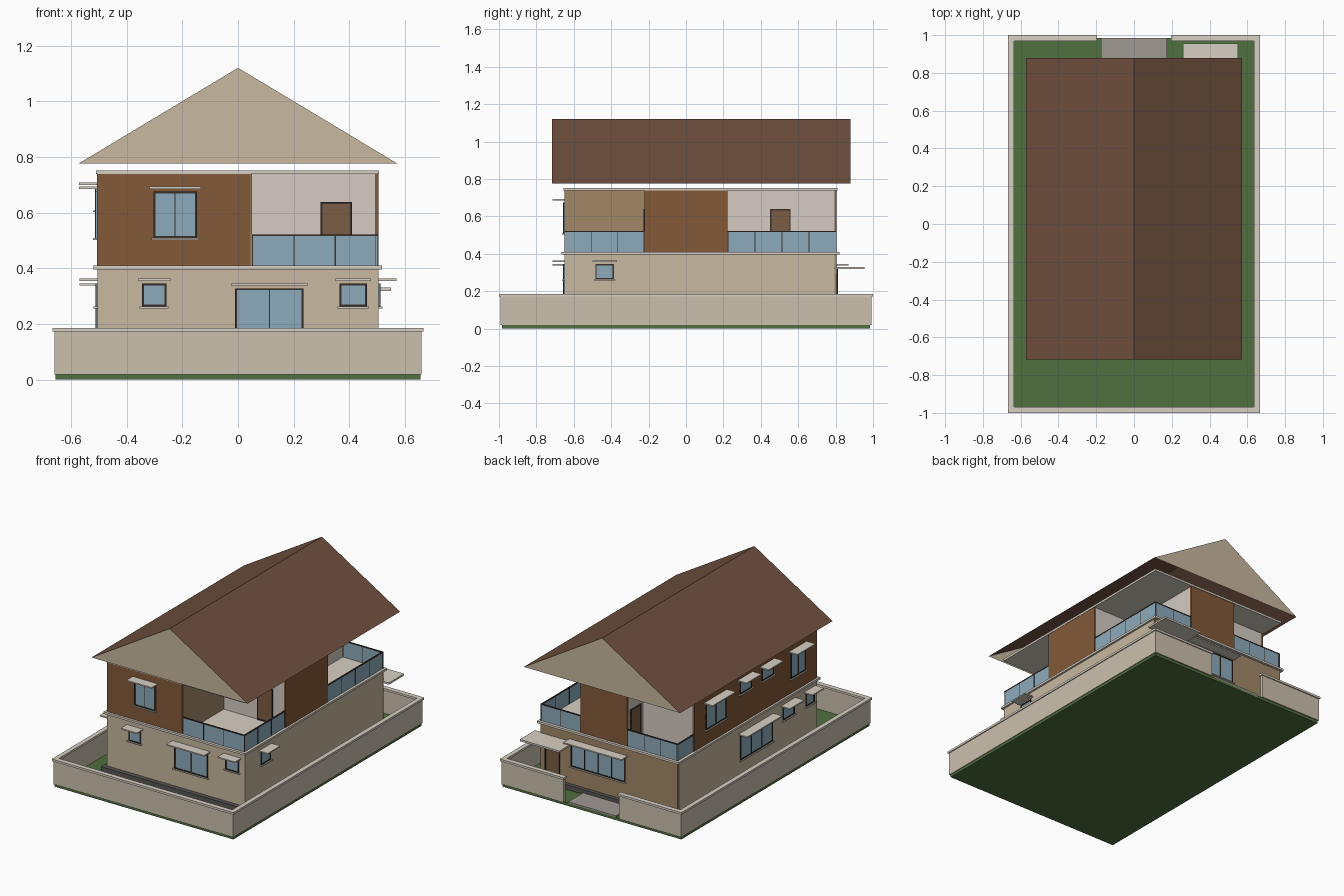
import bpy

if "Cube" in bpy.data.objects:
    bpy.data.objects.remove(bpy.data.objects["Cube"])

def mat(name, r, g, b):
    m = bpy.data.materials.new(name)
    m.diffuse_color = (r, g, b, 1)
    m.use_nodes = True
    m.node_tree.nodes["Principled BSDF"].inputs["Base Color"].default_value = m.diffuse_color
    return m

GRASS = mat("grass", 0.08, 0.16, 0.05)
FENCE = mat("fence_plaster", 0.60, 0.53, 0.42)
CAP = mat("trim_plaster", 0.68, 0.63, 0.55)
TAN = mat("tan_plaster", 0.58, 0.48, 0.35)
OCHRE = mat("ochre_plaster", 0.36, 0.25, 0.14)
WHITE = mat("white_plaster", 0.66, 0.60, 0.54)
BROWN = mat("brown_cladding", 0.23, 0.10, 0.04)
ROOF = mat("roof_tile", 0.16, 0.08, 0.05)
GLASS = mat("glass", 0.27, 0.41, 0.50)
DARK = mat("dark_frame", 0.04, 0.03, 0.025)
DOOR = mat("door_wood", 0.20, 0.11, 0.06)
PAVE = mat("paving", 0.35, 0.32, 0.29)
STONE = mat("apron_stone", 0.10, 0.09, 0.09)

def mesh(name, verts, faces, m):
    me = bpy.data.meshes.new(name)
    me.from_pydata(verts, [], faces)
    me.materials.append(m)
    ob = bpy.data.objects.new(name, me)
    bpy.context.collection.objects.link(ob)
    return ob

def box(name, x, y, z, m):
    x, y, z = sorted(x), sorted(y), sorted(z)
    v = [(a, b, c) for a in x for b in y for c in z]
    f = [(0, 1, 3, 2), (4, 6, 7, 5), (0, 4, 5, 1), (2, 3, 7, 6), (0, 2, 6, 4), (1, 5, 7, 3)]
    return mesh(name, v, f, m)

def on_wall(name, side, at, u, z, d, m):
    """Box on a wall plane: u runs along the wall, d is distance outwards."""
    s = -1 if side in ("front", "left") else 1
    dd = (at + s * d[0], at + s * d[1])
    if side in ("front", "back"):
        return box(name, u, dd, z, m)
    return box(name, dd, u, z, m)

def framed(name, side, at, u, z, panes, fill, t=0.007):
    """Pane with a raised frame and mullions."""
    on_wall(name + "_panel", side, at, u, z, (-0.005, 0.003), fill)
    step = (u[1] - u[0]) / panes
    for i in range(panes + 1):
        c = u[0] + i * step
        w = t / 2 if 0 < i < panes else t
        c = min(max(c, u[0] + w / 2), u[1] - w / 2)
        on_wall(name + "_stile", side, at, (c - w / 2, c + w / 2), z, (-0.005, 0.007), DARK)
    for a in (z[0], z[1] - t):
        on_wall(name + "_rail", side, at, u, (a, a + t), (-0.005, 0.0065), DARK)

def window(name, side, at, u, z, panes=1):
    framed(name, side, at, u, z, panes, GLASS)
    on_wall(name + "_sill", side, at, (u[0] - .008, u[1] + .008), (z[0] - .006, z[0]), (-.005, .014), CAP)
    on_wall(name + "_canopy", side, at, (u[0] - .015, u[1] + .015), (z[1] + .01, z[1] + .018), (-.005, .064), CAP)

def railing(name, side, at, u, n):
    on_wall(name + "_glass", side, at, u, (0.41, 0.518), (-0.007, -0.002), GLASS)
    on_wall(name + "_handrail", side, at, u, (0.515, 0.521), (-0.009, 0), DARK)
    for i in range(n + 1):
        c = u[0] + .002 + (u[1] - u[0] - .004) * i / n
        on_wall(name + "_post", side, at, (c - .002, c + .002), (0.41, 0.518), (-.0085, -.0005), DARK)

# Plot
box("lawn", (-.655, .655), (-.985, .985), (0, .018), GRASS)
box("apron", (-.53, .53), (-.68, .83), (.015, .05), STONE)
box("drive", (-.175, .175), (.83, .985), (.01, .028), PAVE)

# Boundary wall with coping, open at the rear gate
fence = [((-.66, -.642), (-.993, .993)), ((.642, .66), (-.993, .993)),
         ((-.642, .642), (-.993, -.975)), ((-.642, -.203), (.975, .993)), ((.203, .642), (.975, .993))]
for x, y in fence:
    box("fence_wall", x, y, (.018, .175), FENCE)
    box("fence_coping", (x[0] - .006, x[1] + .006), (y[0] - .007, y[1] + .007), (.172, .186), CAP)

# Ground floor
L, R, F, B = -.505, .505, -.65, .805
box("ground_floor", (L, R), (F, B - .01), (.04, .397), TAN)
box("ground_floor_rear_wall", (L + .002, R - .002), (B - .01, B), (.04, .397), OCHRE)
box("floor_slab", (-.52, .518), (-.665, .822), (.396, .41), CAP)

# Upper floor core volumes
UZ = (.41, .74)
box("upper_main", (L + .01, .04), (F + .01, .635), UZ, WHITE)
box("upper_bay", (.04, R - .012), (-.22, .22), UZ, WHITE)
box("upper_rear", (-.13, .21), (.22, B - .012), UZ, WHITE)
box("ceiling_slab", (-.51, .507), (-.655, .81), (.738, .752), CAP)

# Cladding
box("front_cladding", (L, .045), (F, F + .012), UZ, BROWN)
box("left_cladding", (L - .002, L + .012), (F + .002, .637), UZ, BROWN)
box("right_cladding", (R - .012, R), (-.222, .222), UZ, BROWN)
box("rear_cladding", (-.132, .212), (B - .012, B), UZ, BROWN)
box("balcony_side_wall", (.04, .05), (F + .002, -.22), UZ, OCHRE)

# Balcony railings
railing("front_railing", "front", F, (.05, .50), 3)
railing("right_front_railing", "right", .503, (F, -.222), 3)
railing("right_rear_railing", "right", .503, (.222, B), 4)
railing("rear_right_railing", "back", B, (.212, .50), 2)
railing("rear_left_railing", "back", B, (-.503, -.132), 3)
railing("left_rear_railing", "left", -.503, (.637, B), 1)

# Doors
framed("front_balcony_door", "front", -.22, (.297, .41), (.41, .638), 1, DOOR)
framed("right_balcony_door", "right", .21, (.45, .56), (.41, .638), 1, DOOR)
framed("left_balcony_door", "left", -.13, (.66, .77), (.41, .638), 1, DOOR)
framed("entrance_door", "back", B, (.36, .47), (.05, .29), 1, DOOR)
box("entrance_canopy", (.26, .55), (B - .01, .955), (.318, .33), CAP)

# Windows: side, wall plane, span, height range, panes
LOW, WIDE, TALL, HIGH = (.262, .345), (.168, .328), (.508, .675), (.608, .69)
for i, (side, at, u, z, n) in enumerate([
        ("front", F, (-.303, -.148), TALL, 2),
        ("front", F, (-.345, -.257), LOW, 1),
        ("front", F, (-.01, .236), WIDE, 2),
        ("front", F, (.365, .463), LOW, 1),
        ("right", R, (-.485, -.385), LOW, 1),
        ("left", L - .002, (.31, .52), TALL, 2),
        ("left", L - .002, (.04, .165), HIGH, 1),
        ("left", L - .002, (-.19, -.065), HIGH, 1),
        ("left", L - .002, (-.525, -.37), TALL, 2),
        ("left", L, (-.18, .155), WIDE, 3),
        ("left", L, (-.41, -.29), LOW, 1),
        ("left", L, (-.62, -.53), LOW, 1),
        ("back", B, (-.12, .278), WIDE, 4)]):
    window(f"{side}_window_{i}", side, at, u, z, n)

# Gable roof: two slopes and two gable ends
RX, Y0, Y1, E, T = .573, -.717, .88, .776, 1.12
rv = [(-RX, Y0, E), (0, Y0, T), (RX, Y0, E), (-RX, Y1, E), (0, Y1, T), (RX, Y1, E)]
mesh("roof_slopes", rv, [(0, 1, 4, 3), (1, 2, 5, 4)], ROOF)
mesh("roof_gables", rv, [(0, 2, 1), (3, 4, 5)], TAN)
